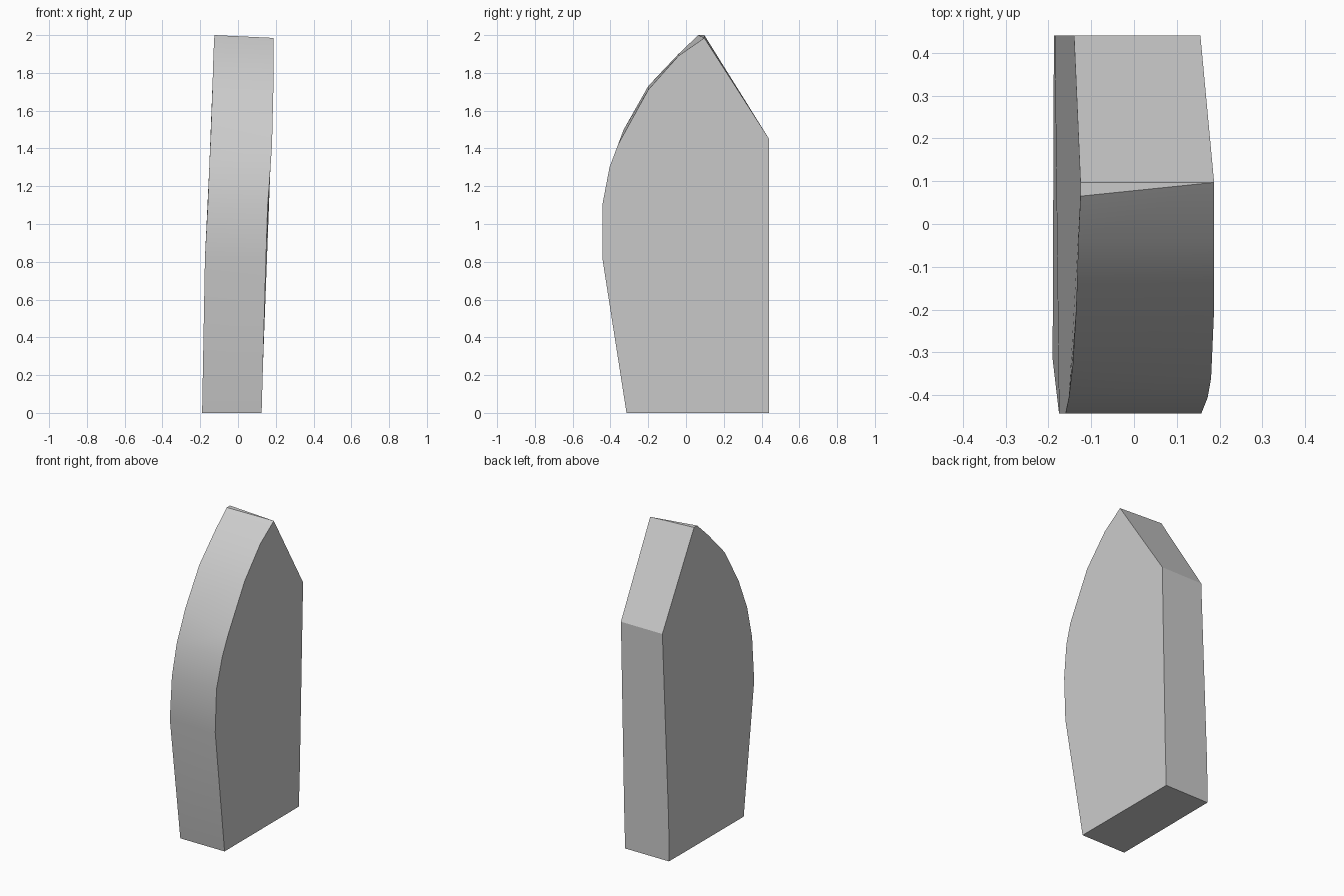
import bpy
import bmesh
from math import radians

cube = bpy.data.objects.get("Cube")
if cube:
    bpy.data.objects.remove(cube, do_unlink=True)


def make_material(name, colour):
    material = bpy.data.materials.new(name)
    material.use_nodes = True
    material.diffuse_color = colour
    material.node_tree.nodes["Principled BSDF"].inputs["Base Color"].default_value = colour
    return material


# Outline of each broad side, as (x, y, z) from the front foot up and over to the back foot
right_side = [
    (-.19, -.315, 0), (-.175, -.443, .82), (-.16, -.443, 1.1), (-.152, -.405, 1.3),
    (-.143, -.33, 1.5), (-.135, -.2, 1.73), (-.13, -.04, 1.9), (-.125, .065, 2),
    (-.125, .097, 2), (-.14, .44, 1.45), (-.185, .44, .25), (-.187, .44, 0),
]
left_side = [
    (.125, -.315, 0), (.148, -.443, .82), (.157, -.443, 1.1), (.172, -.405, 1.3),
    (.18, -.36, 1.42), (.187, -.2, 1.71), (.187, -.04, 1.89), (.187, .097, 1.985),
    (.187, .097, 1.985), (.155, .44, 1.45), (.132, .44, .25), (.125, .44, 0),
]


def build_slab(name, side_a, side_b, material):
    """Bridge two outlines into a closed slab with smooth rims and crisp borders."""
    bm = bmesh.new()
    ring_a = [bm.verts.new(p) for p in side_a]
    ring_b = [bm.verts.new(p) for p in side_b]
    count = len(ring_a)
    for i in range(count):
        j = (i + 1) % count
        bm.faces.new((ring_a[i], ring_b[i], ring_b[j], ring_a[j]))
    bm.faces.new(ring_a)
    bm.faces.new(reversed(ring_b))
    bmesh.ops.remove_doubles(bm, verts=bm.verts, dist=0.0005)
    bmesh.ops.recalc_face_normals(bm, faces=bm.faces)
    mesh = bpy.data.meshes.new(name)
    bm.to_mesh(mesh)
    bm.free()
    mesh.materials.append(material)
    slab = bpy.data.objects.new(name, mesh)
    bpy.context.collection.objects.link(slab)
    bpy.ops.object.select_all(action="DESELECT")
    slab.select_set(True)
    bpy.context.view_layer.objects.active = slab
    bpy.ops.object.shade_smooth_by_angle(angle=radians(30))
    return slab


# Leaning pointed stone slab
stone = make_material("pale grey stone", (.6, .6, .6, 1))
build_slab("stone_slab", right_side, left_side, stone)
